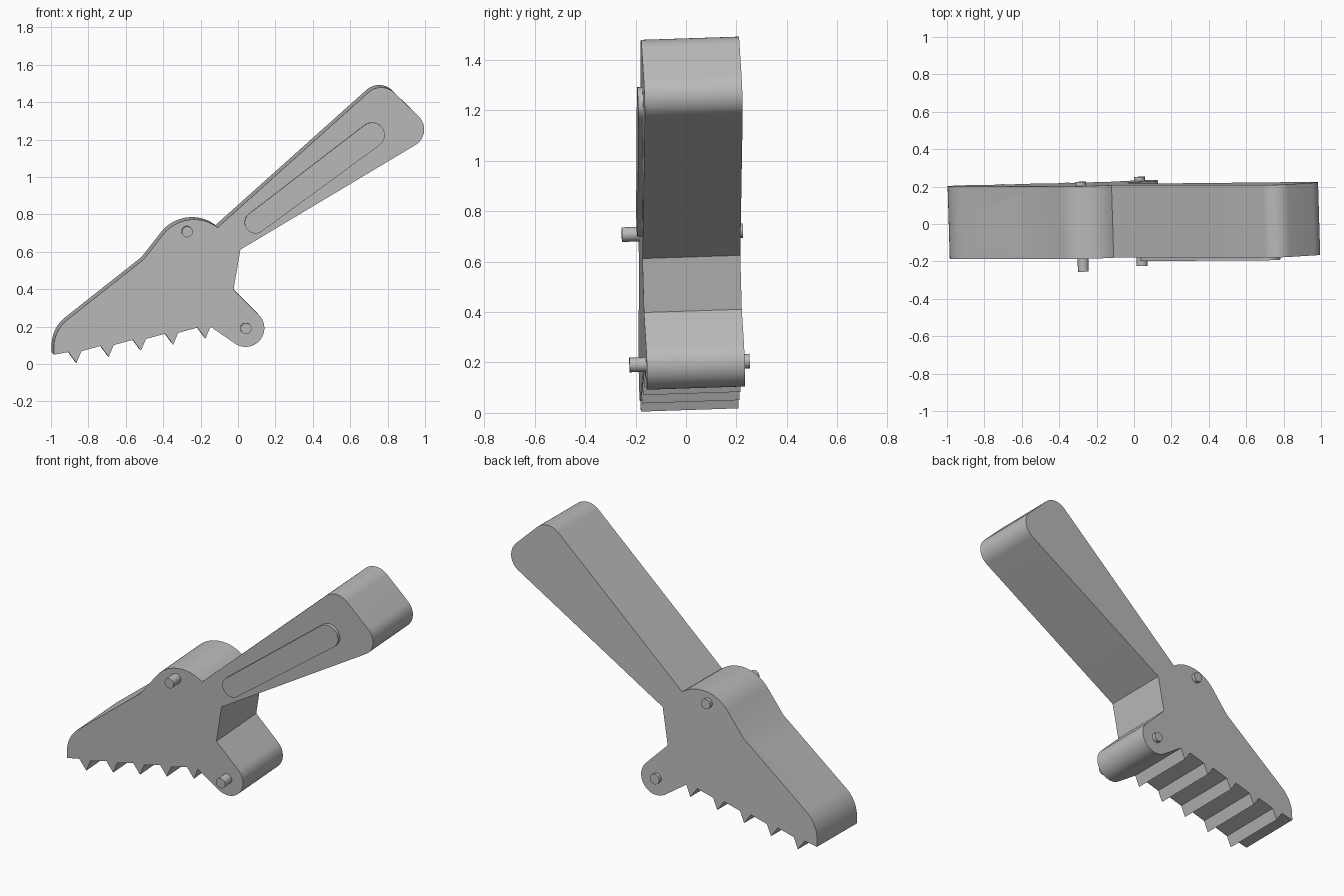
import bpy, bmesh
from math import cos, sin, radians, tan, pi, atan2, hypot
from mathutils import Matrix, Vector

cube = bpy.data.objects.get("Cube")
if cube:
    bpy.data.objects.remove(cube)

# Everything is drawn as (x, z, depth) and then set into a slightly turned frame
FRAME = Matrix(((1, 0, -.03, 0), (.03, -.033, 1, -.153), (0, 1, .033, 0), (0, 0, 0, 1)))
THICK = .388

grey = bpy.data.materials.new("plain grey")
grey.use_nodes = True
COLOUR = (.5, .5, .5, 1)
grey.diffuse_color = COLOUR
grey.node_tree.nodes["Principled BSDF"].inputs["Base Color"].default_value = COLOUR


def prism(name, base, push):
    """Extrude a flat outline along a vector."""
    bm = bmesh.new()
    face = bm.faces.new([bm.verts.new(p) for p in base])
    new = bmesh.ops.extrude_face_region(bm, geom=[face])["geom"]
    bmesh.ops.translate(bm, vec=push, verts=[v for v in new if isinstance(v, bmesh.types.BMVert)])
    bm.transform(FRAME)
    bmesh.ops.recalc_face_normals(bm, faces=bm.faces)
    mesh = bpy.data.meshes.new(name)
    bm.to_mesh(mesh)
    bm.free()
    mesh.materials.append(grey)
    obj = bpy.data.objects.new(name, mesh)
    bpy.context.collection.objects.link(obj)
    return obj


def slab(name, outline, near, far):
    """Extrude an (x, z) outline straight from one depth to another."""
    return prism(name, [(x, z, near) for x, z in outline], (0, 0, far - near))


def arc(x, z, r, start, end, n=16):
    angles = [radians(start + (end - start) * i / n) for i in range(n + 1)]
    return [(x + r * cos(a), z + r * sin(a)) for a in angles]


def circle(x, z, r):
    return arc(x, z, r, 0, 360, 32)[:-1]


def fillet(before, corner, after, r, n=12):
    """Round one corner of an outline."""
    c = Vector(corner)
    u, v = (Vector(before) - c).normalized(), (Vector(after) - c).normalized()
    half = u.angle(v) / 2
    centre = c + (u + v).normalized() * (r / sin(half))
    p, q = c + u * (r / tan(half)) - centre, c + v * (r / tan(half)) - centre
    turn = pi - 2 * half
    return [tuple(centre + (p * sin(turn * (1 - i / n)) + q * sin(turn * i / n)) / sin(turn))
            for i in range(n + 1)]


def cut(obj, cutter):
    cutter.hide_render = True
    mod = obj.modifiers.new("cut", 'BOOLEAN')
    mod.operation, mod.solver, mod.object = 'DIFFERENCE', 'EXACT', cutter
    bpy.context.view_layer.objects.active = obj
    bpy.ops.object.modifier_apply(modifier=mod.name)
    bpy.data.objects.remove(cutter)


def smooth(obj):
    bpy.ops.object.select_all(action='DESELECT')
    obj.select_set(True)
    bpy.context.view_layer.objects.active = obj
    bpy.ops.object.shade_smooth_by_angle(angle=radians(28))


# Outline, clockwise from the jaw tip: snout, head, handle, foot, teeth
heel, brow, notch, crotch = (-.985, .05), (-.504, .56), (-.105, .73), (.013, .612)
handle_top, handle_end = (.768, 1.516), (1.057, 1.236)
outline = [heel]
outline += fillet(heel, (-.985, .18), brow, .19)
outline += [brow] + arc(-.235, .563, .21, 142, 53)
outline += fillet(notch, handle_top, handle_end, .1)
outline += fillet(handle_top, handle_end, crotch, .097)
outline += [crotch, (-.024, .398)]
outline += arc(.041, .192, .1, 46, -125, 24)
for i in range(5):
    for x, z in ((-.147, .2), (-.174, .136), (-.217, .195)):
        outline.append((x - .1725 * i, z - .0327 * i))
body = slab("body", outline, 0, THICK)

# Triangular opening through the jaw
cut(body, slab("jaw_cutter", [(-.521, .446), (-.468, .211), (-.88, .115)], -.1, THICK + .1))

# Tapered window through the sloping top of the jaw
SLOPE = .79
inward = Vector((SLOPE, -1, 0)).normalized()
window = []
for x, half, order in ((-.832, .088, (-1, 1)), (-.602, .157, (1, -1))):
    for side in order:
        edge = Vector((x, brow[1] + SLOPE * (x - brow[0]), .178 + side * half))
        window.append(edge - inward * .04)
cut(body, prism("window_cutter", window, inward * .165))

# Hanging hole at the end of the handle
cut(body, slab("hole_cutter", circle(.773, 1.388, .026), -.1, THICK + .1))

# Tapered slot: raised pad on the front, shallow groove on the back
low, high = (.093, .757), (.717, 1.225)
lean = atan2(high[1] - low[1], high[0] - low[0]) * 180 / pi
slot = arc(*high, .067, lean + 90, lean - 90) + arc(*low, .058, lean - 90, lean - 270)
cut(body, slab("groove_cutter", slot, THICK - .022, THICK + .1))
smooth(body)
smooth(slab("handle_pad", slot, -.02, .01))

# Pivot pins through the head and the foot
for name, x, z, front in (("head_pin", -.273, .709, -.07), ("foot_pin", .041, .192, -.066)):
    smooth(slab(name, circle(x, z, .029), front, THICK + .022))
